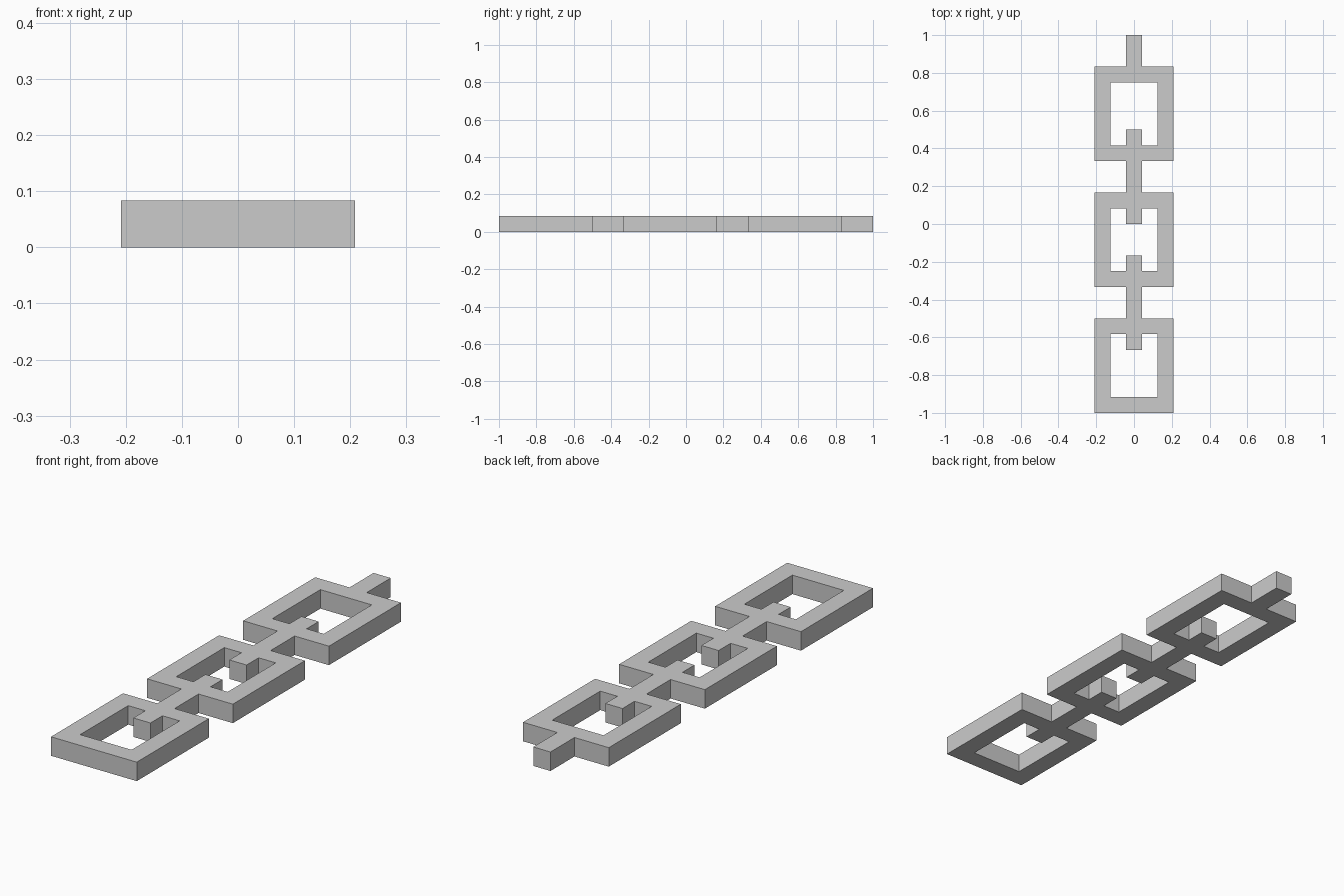
import bpy, bmesh, math

if "Cube" in bpy.data.objects:
    bpy.data.objects.remove(bpy.data.objects["Cube"])

U = 1 / 12  # grid unit: wall thickness, bar width and height

def ring_cells(j0):
    """Cells of a 5 x 6 rectangular ring, one cell thick."""
    return {(i, j0 + j) for i in range(-2, 3) for j in range(6)
            if abs(i) == 2 or j in (0, 5)}

def bar_cells(j0, j1):
    """Cells of a straight connecting bar on the centre line."""
    return {(0, j) for j in range(j0, j1)}

# Three rings, two connecting bars and the end tab form one flat piece
cells = set()
for start in (0, 8, 16):
    cells |= ring_cells(start)
for start, end in ((4, 10), (12, 18), (22, 24)):
    cells |= bar_cells(start, end)

bm = bmesh.new()
corners = {}

def corner(i, j):
    if (i, j) not in corners:
        corners[i, j] = bm.verts.new(((i - 0.5) * U, j * U - 1, 0))
    return corners[i, j]

for i, j in sorted(cells):
    bm.faces.new([corner(i, j), corner(i + 1, j), corner(i + 1, j + 1), corner(i, j + 1)])

# Thicken the flat pattern, then merge coplanar cells
ext = bmesh.ops.extrude_face_region(bm, geom=bm.faces[:], use_keep_orig=True)
top = [g for g in ext["geom"] if isinstance(g, bmesh.types.BMVert)]
bmesh.ops.translate(bm, verts=top, vec=(0, 0, U))
bmesh.ops.recalc_face_normals(bm, faces=bm.faces[:])
bmesh.ops.dissolve_limit(bm, angle_limit=math.radians(1), verts=bm.verts[:], edges=bm.edges[:])

mesh = bpy.data.meshes.new("flat_chain")
bm.to_mesh(mesh)
bm.free()
bpy.context.collection.objects.link(bpy.data.objects.new("flat_chain", mesh))
